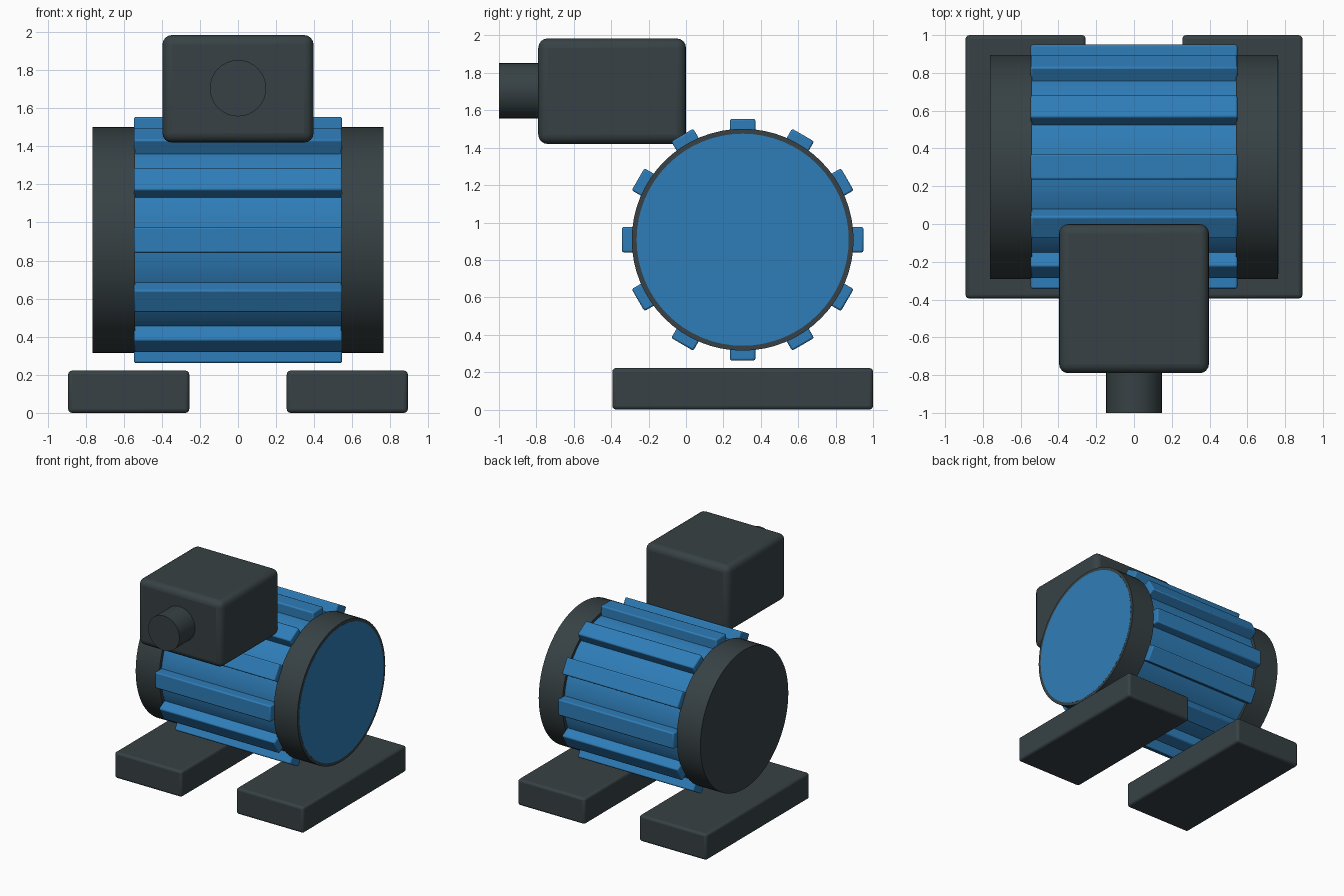
import bpy
import math
from mathutils import Matrix, Vector

if "Cube" in bpy.data.objects:
    bpy.data.objects.remove(bpy.data.objects["Cube"])


def material(name, rgb):
    m = bpy.data.materials.new(name)
    m.diffuse_color = (*rgb, 1.0)
    m.use_nodes = True
    m.node_tree.nodes["Principled BSDF"].inputs["Base Color"].default_value = m.diffuse_color
    return m


BLUE = material("motor blue", (0.028, 0.205, 0.48))
DARK = material("dark slate", (0.038, 0.053, 0.058))

# Motor axis runs along x
AXIS_Y, AXIS_Z = 0.303, 0.908


def finish(ob, name, mat, bevel=0.0, segments=3):
    ob.name = name
    ob.data.materials.append(mat)
    if bevel:
        mod = ob.modifiers.new("rounded edges", 'BEVEL')
        mod.width = bevel
        mod.segments = segments
    bpy.ops.object.shade_smooth_by_angle(angle=math.radians(35))
    return ob


def box(name, lo, hi, mat, bevel, segments=3):
    lo, hi = Vector(lo), Vector(hi)
    bpy.ops.mesh.primitive_cube_add(size=1)
    ob = bpy.context.object
    ob.data.transform(Matrix.Translation((lo + hi) / 2) @ Matrix.Diagonal((*(hi - lo), 1)))
    return finish(ob, name, mat, bevel, segments)


def cylinder(name, axis, start, end, radius, centre, mat, sides=64):
    bpy.ops.mesh.primitive_cylinder_add(vertices=sides, radius=radius, depth=end - start)
    ob = bpy.context.object
    mid = (start + end) / 2
    if axis == 'X':
        rot, pos = Matrix.Rotation(math.pi / 2, 4, 'Y'), (mid, *centre)
    else:
        rot, pos = Matrix.Rotation(math.pi / 2, 4, 'X'), (centre[0], mid, centre[1])
    ob.data.transform(Matrix.Translation(pos) @ rot)
    return finish(ob, name, mat)


# Motor housing, its right end just proud of the end ring
cylinder("motor_body", 'X', -0.761, 0.764, 0.567, (AXIS_Y, AXIS_Z), BLUE)

# End caps
cylinder("end_cap_left", 'X', -0.763, -0.54, 0.593, (AXIS_Y, AXIS_Z), DARK)
cylinder("end_cap_right", 'X', 0.54, 0.763, 0.593, (AXIS_Y, AXIS_Z), DARK)

# Twelve cooling fins around the housing
for i in range(12):
    fin = box(f"cooling_fin_{i + 1}", (-0.547, -0.068, 0.53), (0.547, 0.068, 0.646),
              BLUE, 0.01, 2)
    fin.matrix_world = (Matrix.Translation((0, AXIS_Y, AXIS_Z))
                        @ Matrix.Rotation(i * math.tau / 12, 4, 'X'))

# Terminal box with cable gland
box("terminal_box", (-0.397, -0.79, 1.42), (0.397, 0.0, 1.984), DARK, 0.05, 4)
cylinder("cable_gland", 'Y', -1.0, -0.74, 0.148, (0, 1.705), DARK, 32)

# Mounting feet
box("foot_left", (-0.892, -0.394, 0.0), (-0.256, 1.0, 0.222), DARK, 0.02)
box("foot_right", (0.256, -0.394, 0.0), (0.892, 1.0, 0.222), DARK, 0.02)
